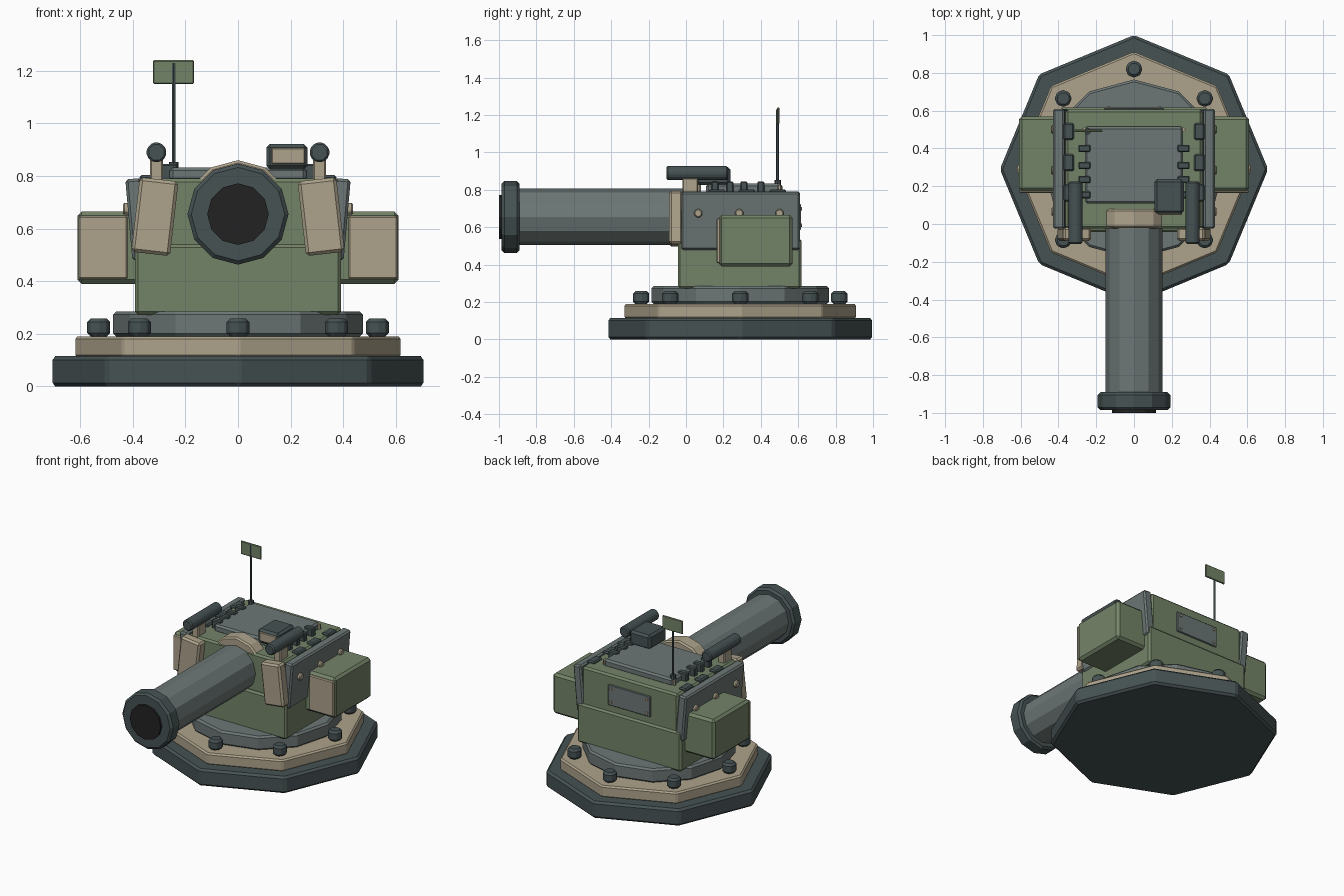
import bpy, bmesh, math
from mathutils import Matrix, Vector

if "Cube" in bpy.data.objects:
    bpy.data.objects.remove(bpy.data.objects["Cube"])


def material(name, rgb):
    m = bpy.data.materials.new(name)
    m.diffuse_color = (*rgb, 1)
    m.use_nodes = True
    m.node_tree.nodes["Principled BSDF"].inputs["Base Color"].default_value = m.diffuse_color
    return m


DARK = material("dark slate", (0.062, 0.085, 0.088))
GREY = material("steel grey", (0.150, 0.185, 0.180))
TAN = material("sand", (0.420, 0.365, 0.260))
GREEN = material("olive green", (0.175, 0.230, 0.137))
BLACK = material("bore black", (0.016, 0.016, 0.016))


def finish(name, bm, mat, matrix, bevel):
    """Bevel the edges, place the mesh and give it its colour."""
    if bevel:
        edges = [e for e in bm.edges if e.calc_face_angle(0) > 0.7]
        bmesh.ops.bevel(bm, geom=edges, offset=bevel, segments=1, affect='EDGES')
    bmesh.ops.transform(bm, matrix=matrix, verts=bm.verts)
    bmesh.ops.recalc_face_normals(bm, faces=bm.faces)
    me = bpy.data.meshes.new(name)
    bm.to_mesh(me)
    bm.free()
    me.materials.append(mat)
    ob = bpy.data.objects.new(name, me)
    bpy.context.collection.objects.link(ob)
    return ob


def box(name, x, y, z, mat, bevel=0.012, tilt=0):
    """Box from (min, max) ranges; tilt turns it about the y axis in degrees."""
    bm = bmesh.new()
    bmesh.ops.create_cube(bm, size=1)
    for v in bm.verts:
        v.co = Vector((v.co.x * (x[1] - x[0]), v.co.y * (y[1] - y[0]), v.co.z * (z[1] - z[0])))
    centre = Vector((sum(x) / 2, sum(y) / 2, sum(z) / 2))
    m = Matrix.Translation(centre) @ Matrix.Rotation(math.radians(tilt), 4, 'Y')
    return finish(name, bm, mat, m, bevel)


def prism(name, centre, radius, length, sides, mat, axis='Z', bevel=0.0, spin=0.0):
    """Regular prism along an axis, with a corner pointing along a main axis."""
    bm = bmesh.new()
    bmesh.ops.create_cone(bm, cap_ends=True, segments=sides, radius1=radius,
                          radius2=radius, depth=length)
    m = Matrix.Translation(Vector(centre))
    if axis == 'Y':
        m = m @ Matrix.Rotation(math.pi / 2, 4, 'X')
    elif axis == 'X':
        m = m @ Matrix.Rotation(math.pi / 2, 4, 'Y')
    m = m @ Matrix.Rotation(spin, 4, 'Z')
    return finish(name, bm, mat, m, bevel)


CY = 0.29   # turret centre along y
BZ = 0.655  # barrel height

# Stepped base
prism("base", (0, CY, 0.0575), 0.71, 0.115, 8, DARK, bevel=0.014)
prism("base_step", (0, CY, 0.15), 0.622, 0.08, 8, TAN, bevel=0.01)
prism("turntable", (0, CY, 0.2375), 0.475, 0.095, 12, GREY, bevel=0.012)
for i in range(8):
    a = i * math.pi / 4
    prism("base_bolt", (0.53 * math.cos(a), CY + 0.53 * math.sin(a), 0.224),
          0.047, 0.07, 8, DARK, bevel=0.014, spin=math.pi / 8)

# Turret body
box("lower_body", (-0.392, 0.392), (-0.043, 0.617), (0.272, 0.54), GREEN, 0.012)
box("upper_body", (-0.362, 0.362), (-0.025, 0.605), (0.5, 0.79), GREEN, 0.012)
box("back_panel", (-0.16, 0.16), (0.595, 0.614), (0.585, 0.725), GREY, 0.004)
for sx in (-1, 1):
    for z in (0.61, 0.70):
        prism("panel_rivet", (sx * 0.135, 0.616, z), 0.009, 0.01, 6, TAN, 'Y')

# Barrel
prism("collar", (0, 0.03, BZ), 0.205, 0.1, 12, TAN, 'Y', 0.01)
prism("barrel", (0, -0.43, BZ), 0.151, 0.96, 12, GREY, 'Y')
prism("muzzle", (0, -0.938, BZ), 0.192, 0.095, 12, DARK, 'Y', 0.014)
prism("bore", (0, -0.97, BZ), 0.117, 0.06, 12, BLACK, 'Y')

# Roof hatch
box("roof_hatch", (-0.26, 0.26), (0.108, 0.515), (0.78, 0.833), GREY, 0.012)

# Parts on both sides
for s in (-1, 1):
    def rng(a, b):
        return (a, b) if s > 0 else (-b, -a)

    # leaning armour plate with rivets and roof clamps
    box("side_plate", rng(0.355, 0.415), (-0.025, 0.61), (0.48, 0.79), GREY, 0.01, s * 5)
    for y in (0.065, 0.285, 0.5):
        prism("side_rivet", (s * 0.423, y, 0.675), 0.024, 0.03, 8, TAN, 'X', 0.006)
    for y in (0.165, 0.325, 0.49):
        box("roof_clamp", rng(0.318, 0.374), (y - 0.045, y + 0.045), (0.775, 0.803), DARK, 0.008)
    for y in (0.155, 0.235, 0.31, 0.4):
        box("hatch_hinge", rng(0.23, 0.295), (y - 0.019, y + 0.019), (0.785, 0.845), DARK, 0.006)
    prism("hatch_rivet", (s * 0.262, 0.5, 0.80), 0.011, 0.05, 6, TAN)

    # slanted front armour
    box("front_plate", rng(0.242, 0.39), (-0.09, -0.018), (0.503, 0.788), TAN, 0.012, -s * 6.5)

    # side stowage box
    box("side_box", rng(0.37, 0.61), (0.175, 0.57), (0.39, 0.665), GREEN, 0.016)
    box("side_box_front", rng(0.42, 0.606), (0.163, 0.185), (0.408, 0.648), TAN, 0.006)

    # roof tube on its mount
    prism("roof_tube", (s * 0.31, 0.06, 0.89), 0.04, 0.33, 8, DARK, 'Y', 0.008, math.pi / 8)
    box("tube_mount", rng(0.285, 0.335), (-0.02, 0.065), (0.77, 0.865), TAN, 0.006)

# Sight
box("sight", (0.108, 0.264), (0.055, 0.237), (0.825, 0.922), DARK, 0.014)
box("sight_window", (0.128, 0.254), (0.047, 0.06), (0.845, 0.907), TAN, 0.004)

# Antenna with flat panel
prism("antenna_foot", (-0.245, 0.49, 0.838), 0.018, 0.03, 8, DARK)
prism("antenna_mast", (-0.245, 0.49, 1.025), 0.0075, 0.41, 6, DARK)
box("antenna_panel", (-0.323, -0.168), (0.487, 0.499), (1.15, 1.24), GREEN, 0.004)
